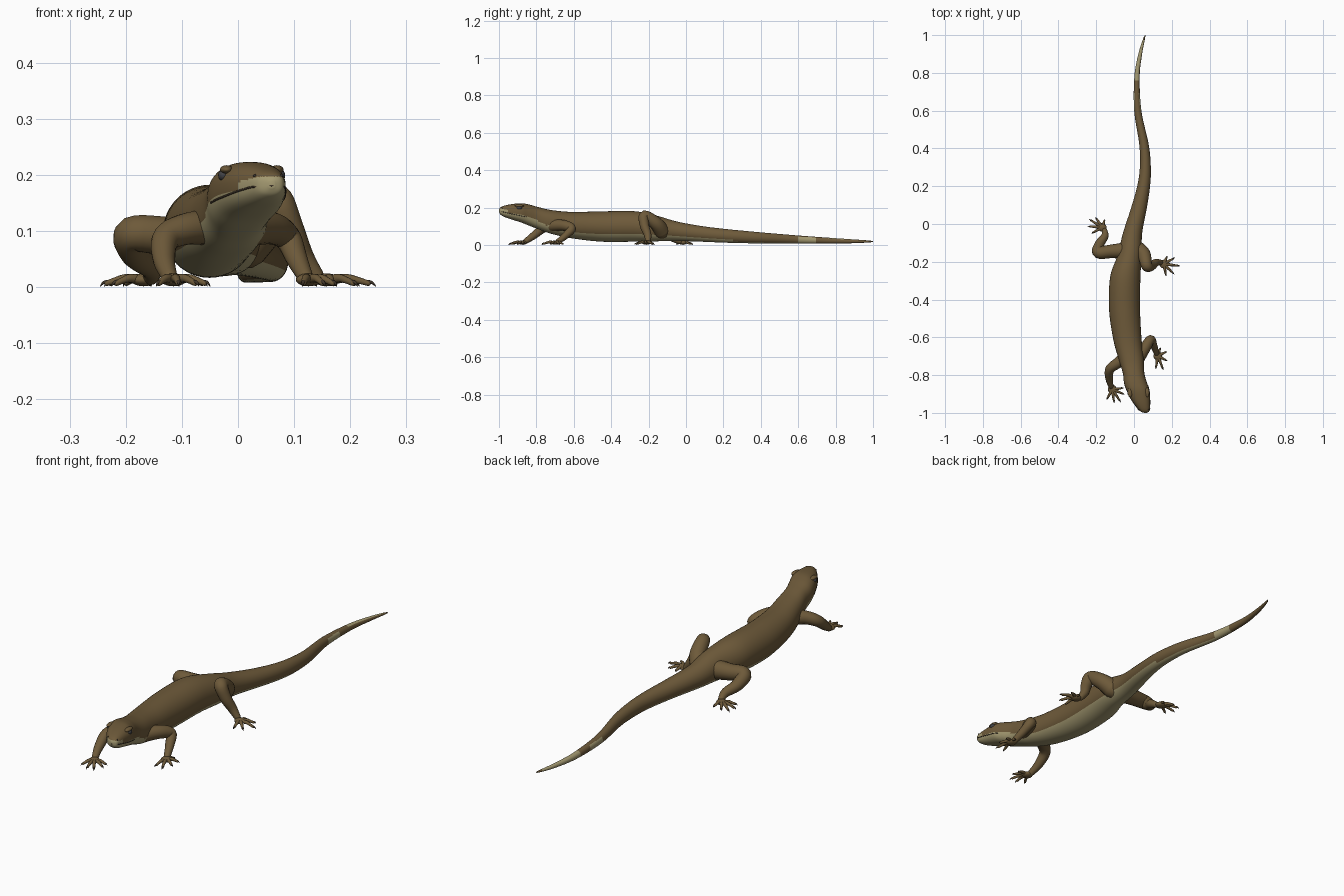
import bpy, bmesh, math
from mathutils import Vector

if "Cube" in bpy.data.objects:
    bpy.data.objects.remove(bpy.data.objects["Cube"])


def mat(name, rgb):
    m = bpy.data.materials.new(name)
    m.diffuse_color = (*rgb, 1)
    m.use_nodes = True
    m.node_tree.nodes["Principled BSDF"].inputs["Base Color"].default_value = m.diffuse_color
    return m


BROWN = mat("brown skin", (0.155, 0.102, 0.042))
TAN = mat("pale belly", (0.37, 0.32, 0.165))
DARK = mat("dark claw", (0.05, 0.035, 0.022))
EYE = mat("grey eye", (0.055, 0.055, 0.06))


def spline(pts, n):
    """Catmull-Rom samples through tuples, n steps per span."""
    out = []
    for i in range(len(pts) - 1):
        p0, p1, p2 = pts[max(i - 1, 0)], pts[i], pts[i + 1]
        p3 = pts[min(i + 2, len(pts) - 1)]
        for k in range(n):
            t = k / n
            out.append([0.5 * (2 * b + (c - a) * t + (2 * a - 5 * b + 4 * c - d) * t * t
                               + (3 * b - a - 3 * c + d) * t ** 3)
                        for a, b, c, d in zip(p0, p1, p2, p3)])
    out.append(list(pts[-1]))
    return out


def finish(name, bm, mats):
    bmesh.ops.recalc_face_normals(bm, faces=bm.faces)
    me = bpy.data.meshes.new(name)
    bm.to_mesh(me)
    bm.free()
    for m in mats:
        me.materials.append(m)
    for p in me.polygons:
        p.use_smooth = True
    ob = bpy.data.objects.new(name, me)
    bpy.context.collection.objects.link(ob)
    return ob


def skin_rings(bm, rings):
    rows = [[bm.verts.new(p) for p in r] for r in rings]
    n = len(rows[0])
    for a, b in zip(rows, rows[1:]):
        for j in range(n):
            bm.faces.new((a[j], a[(j + 1) % n], b[(j + 1) % n], b[j]))
    bm.faces.new(rows[0])
    bm.faces.new(rows[-1])


def tube(bm, pts, n=5, sides=14):
    """Round tube through (x, y, z, radius) points with rounded ends."""
    s = spline(pts, n)
    c = [Vector(p[:3]) for p in s]
    r = [p[3] for p in s]
    d0, d1 = (c[0] - c[1]).normalized(), (c[-1] - c[-2]).normalized()
    fr = [(0.5, 0.87), (0.8, 0.6), (0.97, 0.2)]
    head = [(c[0] + d0 * r[0] * a, r[0] * b) for a, b in reversed(fr)]
    tail = [(c[-1] + d1 * r[-1] * a, r[-1] * b) for a, b in fr]
    path = head + list(zip(c, r)) + tail
    u, rings = Vector((0.31, 0.2, 0.93)), []
    for i, (p, rad) in enumerate(path):
        t = (path[min(i + 1, len(path) - 1)][0] - path[max(i - 1, 0)][0]).normalized()
        u = (u - t * u.dot(t)).normalized()
        v = t.cross(u)
        rings.append([p + rad * (u * math.cos(q) + v * math.sin(q))
                      for q in (math.tau * j / sides for j in range(sides))])
    skin_rings(bm, rings)


def ball(name, loc, size, material):
    bm = bmesh.new()
    bmesh.ops.create_uvsphere(bm, u_segments=20, v_segments=12, radius=1)
    for v in bm.verts:
        v.co = Vector([a * b for a, b in zip(v.co, size)]) + Vector(loc)
    return finish(name, bm, [material])


# Body, head and tail: y, centre x, half width, bottom z, top z
stations = [
    (-1.0, .060, .006, .176, .190), (-.992, .057, .023, .163, .202), (-.97, .049, .035, .150, .211),
    (-.93, .035, .050, .136, .219), (-.88, .021, .061, .120, .223), (-.84, .008, .061, .104, .217),
    (-.79, -.002, .057, .085, .203), (-.72, -.014, .066, .060, .187), (-.61, -.035, .075, .036, .177),
    (-.45, -.050, .082, .018, .180), (-.28, -.046, .080, .018, .181), (-.16, -.022, .063, .020, .158),
    (-.05, -.008, .051, .022, .126), (.08, .025, .042, .018, .102), (.2, .051, .034, .013, .087),
    (.3, .060, .029, .010, .077), (.42, .053, .025, .009, .066), (.6, .020, .019, .008, .051),
    (.78, .016, .014, .008, .038), (.9, .033, .010, .010, .030), (.98, .053, .005, .014, .024),
    (1.0, .060, .001, .017, .020)]
SIDES = 48


def section_point(s, a):
    """Point on a cross-section; the head is a little boxier than the body."""
    y, x, w, lo, hi = s
    e = 0.82 if y < -.8 else 0.82 + 0.18 * min(1, (y + .8) / .3)
    ca, sa = math.cos(a), math.sin(a)
    return Vector((x + w * math.copysign(abs(ca) ** e, ca), y,
                   (lo + hi) / 2 + (hi - lo) / 2 * math.copysign(abs(sa) ** e, sa)))


def section_at(y):
    return min(body_s, key=lambda s: abs(s[0] - y))


def mouth_z(y):
    return .182 - .22 * (y + 1)


body_s = spline(stations, 8)
bm = bmesh.new()
skin_rings(bm, [[section_point(s, math.tau * j / SIDES) for j in range(SIDES)] for s in body_s])
bmesh.ops.recalc_face_normals(bm, faces=bm.faces)
for f in bm.faces:
    c, nrm = f.calc_center_median(), f.normal
    s = section_at(c.y)
    h = (c.z - (s[3] + s[4]) / 2) / max((s[4] - s[3]) / 2, .001)
    if c.y < -.84:
        pale = c.z < mouth_z(c.y) + (.016 if c.y < -.95 else .004)
    elif c.y < -.7:
        pale = h < -.1 - .4 * (c.y + .84) / .14
    elif c.y < .25:
        pale = h < -.5
    elif c.y < .6:
        pale = h < -.8
    elif c.y < .69:
        pale = h < .75
    else:
        pale = c.y > .75 and c.y < .975 and nrm.z - .9 * nrm.x > .1
    f.material_index = int(pale)
finish("body", bm, [BROWN, TAN])

# Mouth line running around the snout
left, right = [], []
for y in (-.985, -.97, -.94, -.91, -.88, -.855):
    s = section_at(y)
    for side, lst in ((1, right), (-1, left)):
        p = min((section_point(s, math.tau * k / 400) for k in range(400)),
                key=lambda q: abs(q.z - mouth_z(y)) + (9 if (q.x - s[1]) * side < 0 else 0))
        lst.append((p.x, p.y, p.z, .0018))
bm = bmesh.new()
tube(bm, left[::-1] + [(.060, -.999, .181, .0018)] + right, 4, 8)
finish("mouth_line", bm, [DARK])

# Eyes, brows and nostrils
for side, label in ((1, "right"), (-1, "left")):
    s = section_at(-.89)
    p = section_point(s, math.pi / 2 - side * 1.10)
    ball("eye_" + label, p - Vector((side * .004, 0, 0)), (.010, .015, .011), EYE)
    ball("brow_" + label, p + Vector((-side * .009, 0, .010)), (.012, .026, .008), BROWN)
    s = section_at(-.984)
    q = section_point(s, math.pi / 2 - side * .9)
    ball("nostril_" + label, q, (.003, .003, .003), DARK)

# Limbs: joint points with radii, palm centre, toe tips
limbs = {
    "front_leg_right": ([(.02, -.72, .105, .032), (.06, -.655, .105, .029), (.088, -.612, .088, .024),
                         (.105, -.645, .050, .019), (.120, -.685, .018, .014)], (.126, -.698),
                        [(.115, -.768), (.155, -.772), (.176, -.725), (.175, -.675), (.14, -.655)]),
    "front_leg_left": ([(-.03, -.69, .105, .034), (-.085, -.735, .105, .029), (-.127, -.768, .088, .025),
                        (-.132, -.815, .05, .020), (-.122, -.860, .018, .014)], (-.115, -.875),
                       [(-.145, -.93), (-.105, -.948), (-.070, -.943), (-.050, -.902), (-.055, -.868)]),
    "hind_leg_right": ([(.015, -.13, .075, .042), (.052, -.16, .115, .036), (.068, -.222, .156, .029),
                        (.092, -.222, .105, .025), (.115, -.205, .055, .020), (.140, -.203, .019, .014)],
                       (.158, -.212),
                       [(.170, -.276), (.213, -.266), (.245, -.222), (.216, -.178), (.175, -.170)]),
    "hind_leg_left": ([(-.04, -.14, .085, .044), (-.12, -.145, .09, .036), (-.188, -.150, .094, .032),
                       (-.183, -.108, .06, .026), (-.155, -.065, .035, .020), (-.155, -.035, .018, .014)],
                      (-.168, -.018),
                      [(-.225, -.050), (-.245, -.012), (-.238, .026), (-.204, .036), (-.155, .024)]),
}
for name, (joints, palm, tips) in limbs.items():
    bm = bmesh.new()
    tube(bm, joints, 6, 18)
    finish(name, bm, [BROWN])
    ball(name + "_palm", (*palm, .013), (.023, .023, .0115), BROWN)
    toes, claws = bmesh.new(), bmesh.new()
    for tx, ty in tips:
        def at(t, z, r):
            return (palm[0] + (tx - palm[0]) * t, palm[1] + (ty - palm[1]) * t, z, r)
        tube(toes, [at(.1, .013, .009), at(.42, .016, .0075), at(.65, .012, .006), at(.85, .007, .005)], 3, 10)
        tube(claws, [at(.84, .009, .0042), at(.93, .008, .0028), at(1, .002, .0008)], 3, 8)
    finish(name + "_toes", toes, [BROWN])
    finish(name + "_claws", claws, [DARK])
